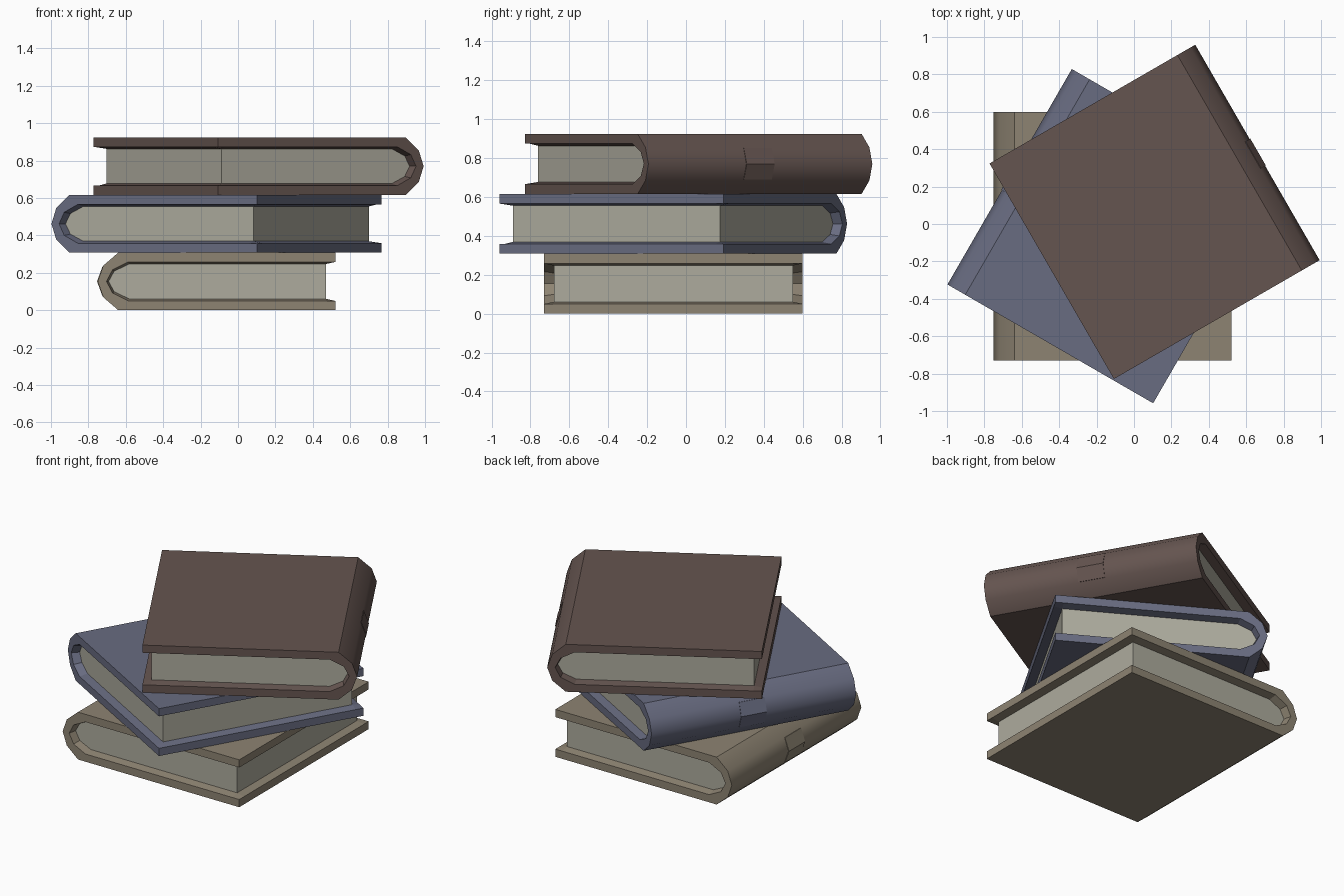
import bpy, bmesh, math

if "Cube" in bpy.data.objects:
    bpy.data.objects.remove(bpy.data.objects["Cube"])

L = 0.665      # half length along the spine
H = 0.154      # half thickness of a book


def material(name, rgb):
    m = bpy.data.materials.new(name)
    m.diffuse_color = (*rgb, 1)
    m.use_nodes = True
    m.node_tree.nodes["Principled BSDF"].inputs["Base Color"].default_value = m.diffuse_color
    return m


def mirrored(half):
    """Mirror a lower half profile (x, z), ending on z = 0, to the upper half."""
    return half + [(x, -z) for x, z in reversed(half[:-1])]


def loft(name, sections, mat, place, smooth=()):
    """Skin closed (x, z) profiles given as [(y, profile), ...]; cap both ends."""
    bm = bmesh.new()
    rings = [[bm.verts.new((x, y, z)) for x, z in prof] for y, prof in sections]
    n = len(rings[0])
    for a, b in zip(rings, rings[1:]):
        for i in range(n):
            j = (i + 1) % n
            f = bm.faces.new((a[i], a[j], b[j], b[i]))
            f.smooth = i in smooth
    bm.faces.new(rings[0])
    bm.faces.new(rings[-1])
    bmesh.ops.recalc_face_normals(bm, faces=bm.faces)
    me = bpy.data.meshes.new(name)
    bm.to_mesh(me)
    bm.free()
    me.materials.append(mat)
    ob = bpy.data.objects.new(name, me)
    bpy.context.collection.objects.link(ob)
    (cx, cy, cz), angle = place
    ob.location = (cx, cy, cz)
    ob.rotation_euler = (0, 0, math.radians(angle))
    return ob


# Profiles: rounded spine at -x, open fore edge at +x
outer = mirrored([(0.635, -H), (-0.525, -H), (-0.605, -0.085), (-0.635, 0)])
inner = mirrored([(0.635, -0.104), (0.585, -0.093), (-0.467, -0.093),
                  (-0.547, -0.055), (-0.577, 0)])
inner_end = mirrored([(0.635, -0.104), (0.585, -0.104), (-0.472, -0.104),
                      (-0.556, -0.062), (-0.588, 0)])
pages = mirrored([(0.585, -0.093), (-0.467, -0.093), (-0.547, -0.055), (-0.577, 0)])
cover_mid = outer + inner[::-1]
cover_end = outer + inner_end[::-1]

# Thin plate that follows the middle two facets of the spine
t = 0.004
plate = [(-0.605 - t, -0.081), (-0.635 - t, 0), (-0.605 - t, 0.081),
         (-0.600, 0.081), (-0.630, 0), (-0.600, -0.081)]

paper = material("paper", (0.42, 0.41, 0.34))


def book(prefix, rgb, place):
    mat = material(prefix + "_cloth", rgb)
    loft(prefix + "_cover",
         [(-L, cover_end), (-L + 0.05, cover_mid), (L - 0.05, cover_mid), (L, cover_end)],
         mat, place, smooth=(1, 2, 3, 4))
    loft(prefix + "_pages", [(-L + 0.05, pages), (L - 0.05, pages)], paper, place)
    loft(prefix + "_spine_plate", [(-0.083, plate), (0.083, plate)], mat, place)


# Stack of three books, each turned differently
book("bottom_book", (0.27, 0.23, 0.17), ((-0.115, -0.065, H), 0))
book("middle_book", (0.14, 0.15, 0.22), ((-0.115, -0.065, 3 * H), -30))
book("top_book", (0.13, 0.09, 0.08), ((0.11, 0.065, 5 * H), 210))
